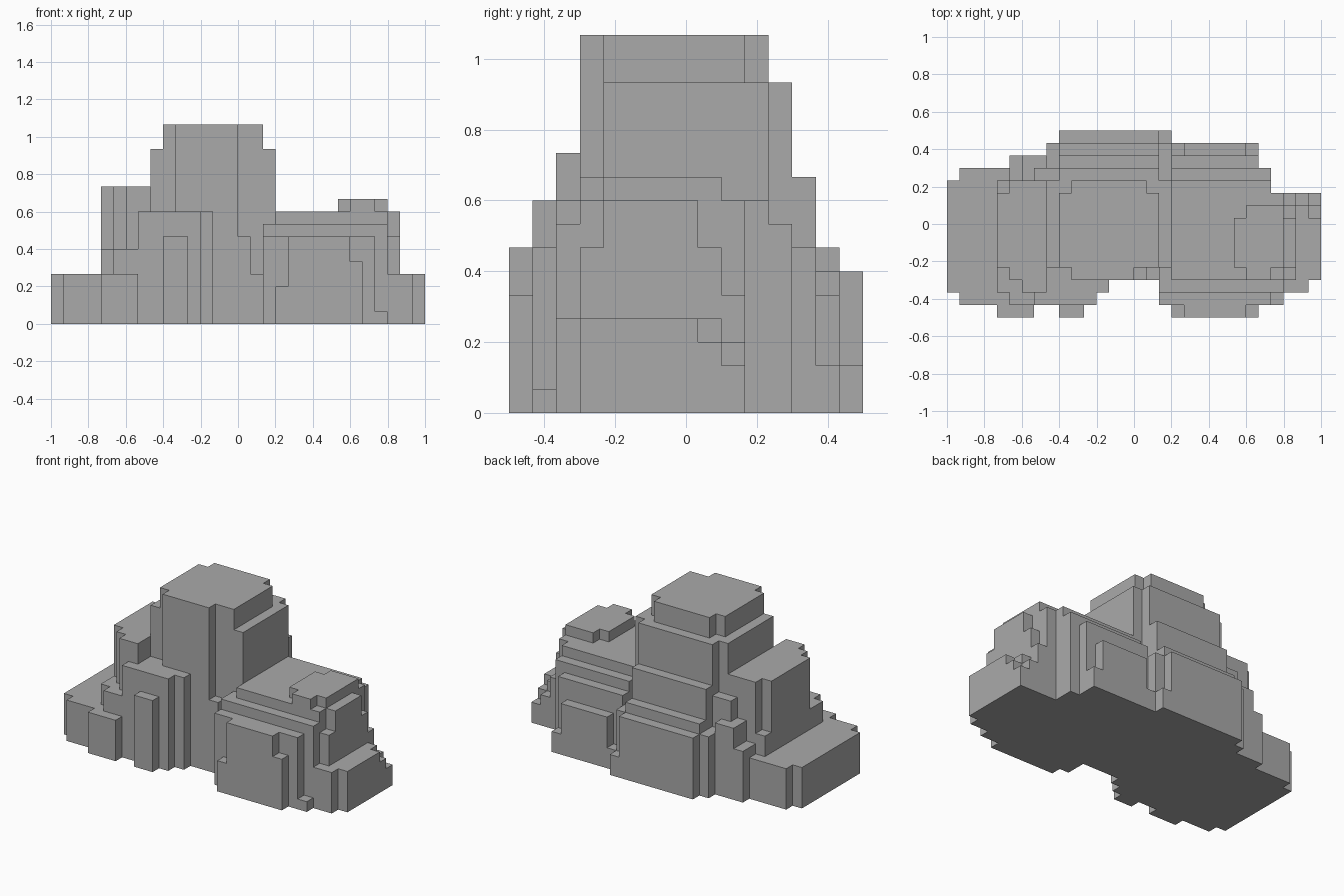
import bpy
import bmesh
from mathutils import Vector

cube = bpy.data.objects.get("Cube")
if cube:
    bpy.data.objects.remove(cube, do_unlink=True)

# The rock is carved on a grid of equal cubes
UNIT = 2 / 30
ORIGIN = Vector((-1.0, -0.5, 0.0))
cells = set()


def block(x, y, top, bottom=0):
    """Fill a box of grid cells; x and y are (start, end)."""
    cells.update((i, j, k) for i in range(*x) for j in range(*y)
                 for k in range(bottom, top))


def low_left_shelf():
    block(x=(0, 8), y=(2, 11), top=4)
    block(x=(1, 8), y=(1, 12), top=4)
    block(x=(4, 7), y=(0, 4), top=4)
    block(x=(4, 8), y=(2, 11), top=6)
    block(x=(5, 8), y=(1, 4), top=6)


def left_shoulder():
    block(x=(4, 8), y=(4, 10), top=11)
    block(x=(5, 8), y=(3, 11), top=11)
    block(x=(6, 8), y=(2, 11), top=11)
    # stepped back of the shoulder
    block(x=(5, 6), y=(10, 13), top=5)
    block(x=(6, 8), y=(10, 13), top=7)
    block(x=(7, 9), y=(10, 12), top=9)
    block(x=(8, 9), y=(10, 14), top=6)


def front_buttress():
    block(x=(7, 12), y=(1, 5), top=9)
    block(x=(12, 13), y=(2, 5), top=9)
    block(x=(9, 11), y=(0, 2), top=7)


def main_peak():
    # summit
    block(x=(9, 17), y=(4, 10), top=16)
    block(x=(10, 16), y=(4, 11), top=16)
    block(x=(10, 15), y=(3, 5), top=16)
    # upper collar
    block(x=(8, 18), y=(4, 11), top=14)
    block(x=(9, 17), y=(10, 12), top=14)
    # back terraces
    block(x=(9, 17), y=(11, 13), top=10)
    block(x=(9, 17), y=(12, 14), top=7)
    block(x=(9, 17), y=(13, 15), top=6)
    block(x=(17, 18), y=(11, 14), top=6)
    block(x=(17, 18), y=(13, 15), top=2)
    # front foot
    block(x=(15, 16), y=(3, 5), top=7)
    block(x=(16, 18), y=(3, 5), top=4)


def right_outcrop():
    # cap
    block(x=(23, 27), y=(4, 8), top=10)
    block(x=(24, 27), y=(4, 9), top=10)
    block(x=(24, 26), y=(3, 5), top=10)
    # body
    block(x=(18, 27), y=(3, 10), top=9)
    block(x=(18, 26), y=(4, 11), top=9)
    block(x=(27, 28), y=(4, 8), top=9)
    block(x=(27, 28), y=(3, 9), top=7)
    block(x=(27, 28), y=(8, 10), top=5)
    # front terraces
    block(x=(19, 27), y=(2, 4), top=8)
    block(x=(17, 26), y=(1, 4), top=7)
    block(x=(17, 19), y=(2, 4), top=8)
    block(x=(26, 27), y=(1, 3), top=1)
    block(x=(18, 19), y=(0, 2), top=3)
    block(x=(19, 24), y=(0, 2), top=7)
    block(x=(24, 25), y=(0, 2), top=5)
    # back terraces
    block(x=(18, 26), y=(10, 12), top=8)
    block(x=(18, 25), y=(11, 13), top=7)
    block(x=(19, 24), y=(12, 14), top=5)
    block(x=(18, 25), y=(12, 14), top=2)


def low_right_shelf():
    block(x=(26, 29), y=(2, 9), top=4)
    block(x=(29, 30), y=(3, 8), top=4)
    block(x=(27, 30), y=(8, 9), top=3)
    block(x=(27, 30), y=(9, 10), top=2)
    block(x=(28, 29), y=(9, 10), top=3)


for build_part in (low_left_shelf, left_shoulder, front_buttress,
                   main_peak, right_outcrop, low_right_shelf):
    build_part()

# Skin the outside of the filled cells
bm = bmesh.new()
corners = {}


def corner(p):
    key = tuple(p)
    if key not in corners:
        corners[key] = bm.verts.new(ORIGIN + Vector(key) * UNIT)
    return corners[key]


for cell in sorted(cells):
    for axis in range(3):
        for side in (0, 1):
            neighbour = list(cell)
            neighbour[axis] += 2 * side - 1
            if tuple(neighbour) in cells:
                continue
            u, v = (axis + 1) % 3, (axis + 2) % 3
            loop = []
            for du, dv in ((0, 0), (1, 0), (1, 1), (0, 1)):
                p = list(cell)
                p[axis] += side
                p[u] += du
                p[v] += dv
                loop.append(corner(p))
            bm.faces.new(loop if side else loop[::-1])

# Merge the squares into large flat faces
bmesh.ops.dissolve_limit(bm, angle_limit=0.01, verts=bm.verts, edges=bm.edges)
mesh = bpy.data.meshes.new("rock_formation")
bm.to_mesh(mesh)
bm.free()

# Plain grey stone
stone = bpy.data.materials.new("stone_grey")
stone.use_nodes = True
grey = (0.4, 0.4, 0.4, 1.0)
stone.diffuse_color = grey
shader = next(n for n in stone.node_tree.nodes if n.type == 'BSDF_PRINCIPLED')
shader.inputs["Base Color"].default_value = grey
mesh.materials.append(stone)

rock = bpy.data.objects.new("rock_formation", mesh)
bpy.context.scene.collection.objects.link(rock)
